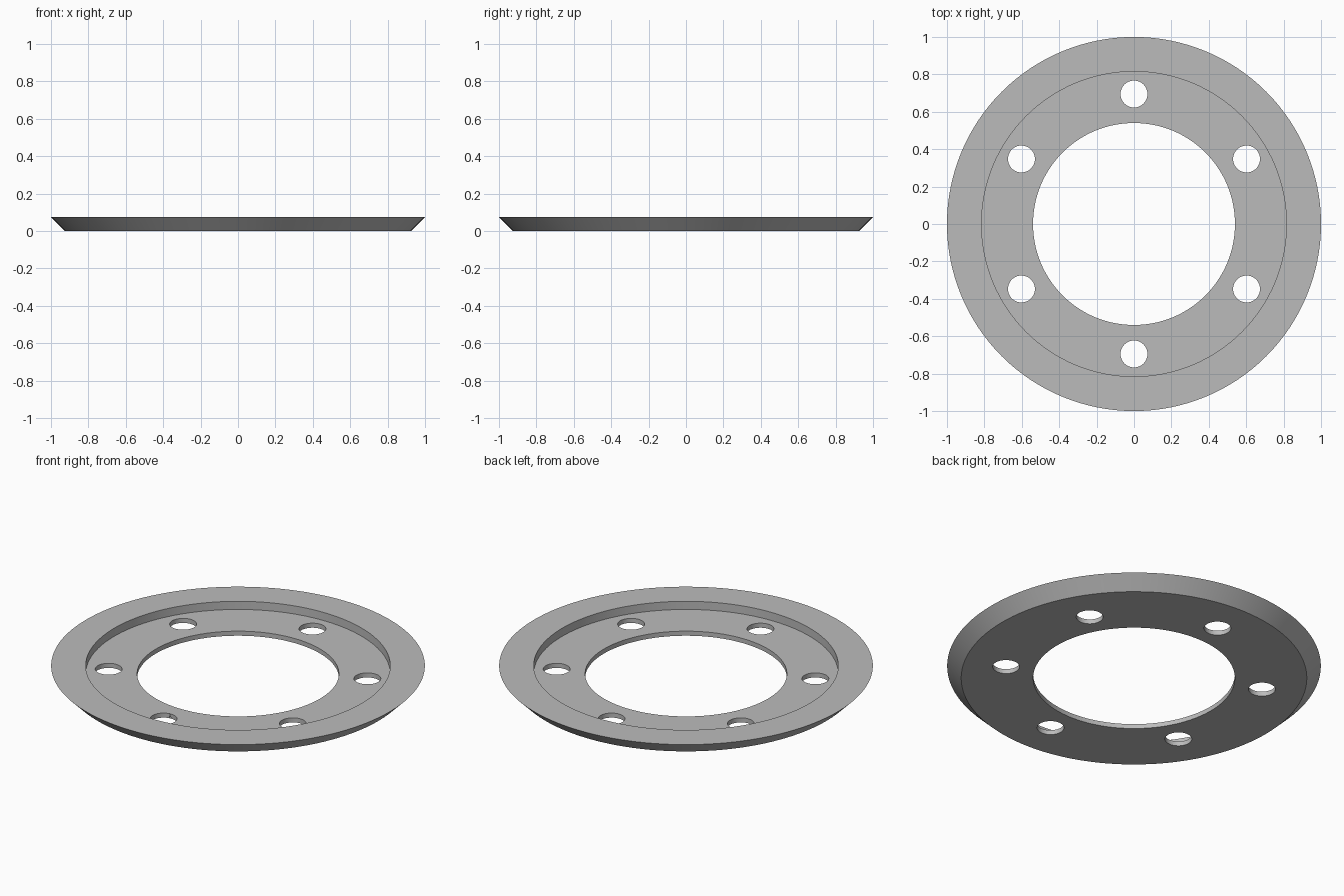
import bpy, math

cube = bpy.data.objects.get("Cube")
if cube:
    bpy.data.objects.remove(cube, do_unlink=True)

# Single grey material
grey = bpy.data.materials.new("plain_grey")
grey.use_nodes = True
colour = (0.5, 0.5, 0.5, 1)
grey.diffuse_color = colour
grey.node_tree.nodes["Principled BSDF"].inputs["Base Color"].default_value = colour

SEGMENTS = 128
HOLE_COUNT = 6
BOLT_CIRCLE = 0.695


def lathe(name, profile, segments):
    """Revolve a closed (radius, height) profile around z."""
    n = len(profile)
    verts = []
    for i in range(segments):
        a = math.tau * i / segments
        verts += [(r * math.cos(a), r * math.sin(a), z) for r, z in profile]
    faces = []
    for i in range(segments):
        j = (i + 1) % segments
        for k in range(n):
            m = (k + 1) % n
            faces.append((i * n + k, j * n + k, j * n + m, i * n + m))
    mesh = bpy.data.meshes.new(name)
    mesh.from_pydata(verts, [], faces)
    obj = bpy.data.objects.new(name, mesh)
    bpy.context.collection.objects.link(obj)
    return obj


# Bevelled ring with a stepped recess, listed from the inner bottom edge outward
ring = lathe("flange_ring", [(0.54, 0), (0.925, 0), (1, 0.075), (0.815, 0.075),
                             (0.815, 0.027), (0.54, 0.027)], SEGMENTS)
ring.data.materials.append(grey)

# Bolt holes through the recessed floor
for i in range(HOLE_COUNT):
    a = math.pi / 2 + math.tau * i / HOLE_COUNT
    bpy.ops.mesh.primitive_cylinder_add(
        vertices=48, radius=0.072, depth=0.2,
        location=(BOLT_CIRCLE * math.cos(a), BOLT_CIRCLE * math.sin(a), 0))
    cutter = bpy.context.object
    cutter.name = "bolt_hole_cutter"
    cutter.hide_render = True
    bpy.ops.object.select_all(action="DESELECT")
    ring.select_set(True)
    bpy.context.view_layer.objects.active = ring
    cut = ring.modifiers.new("bolt_hole", "BOOLEAN")
    cut.operation = "DIFFERENCE"
    cut.solver = "EXACT"
    cut.object = cutter
    bpy.ops.object.modifier_apply(modifier=cut.name)
    bpy.data.objects.remove(cutter, do_unlink=True)

# Smooth walls, crisp rims
bpy.ops.object.shade_smooth_by_angle(angle=math.radians(30))
